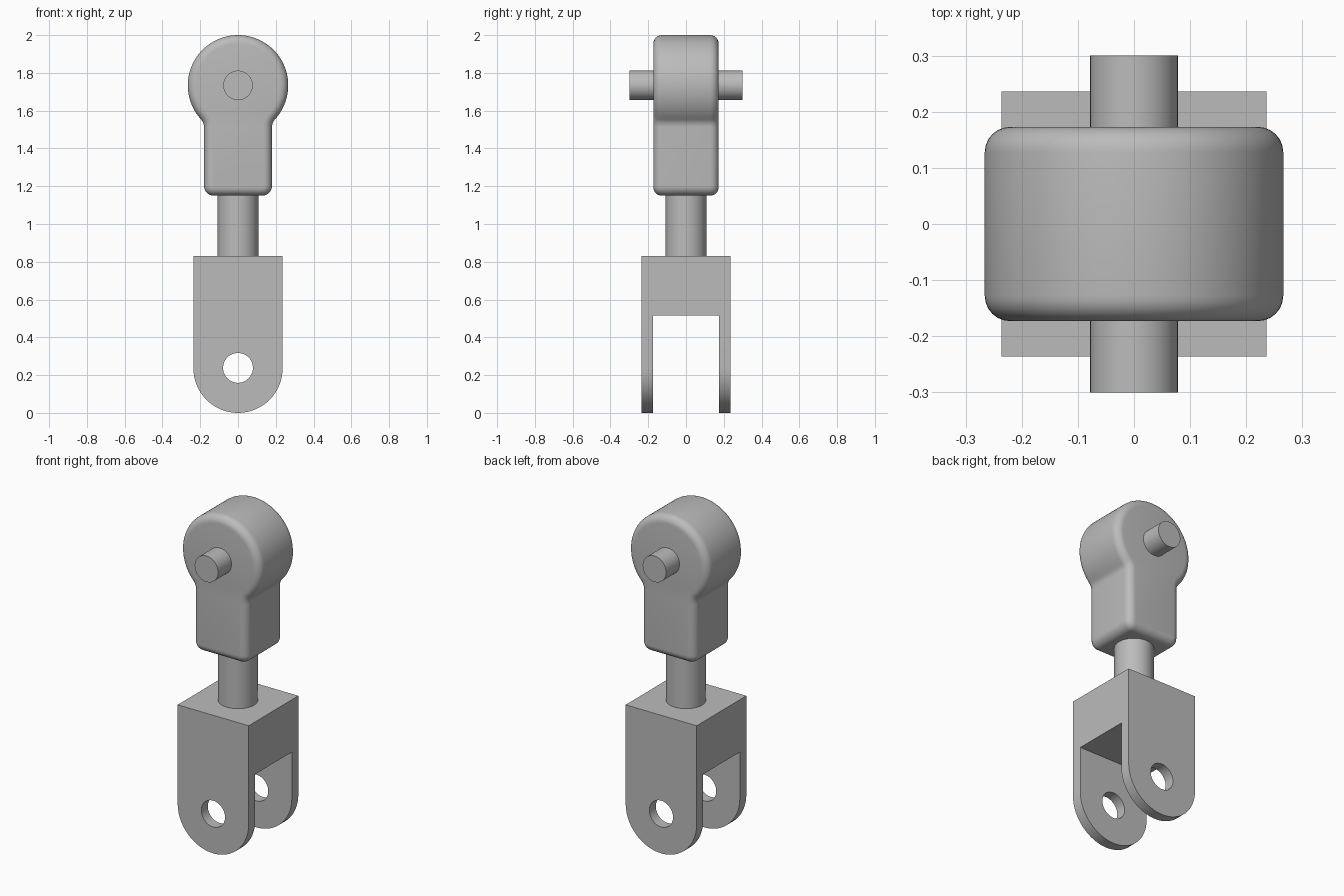
import bpy, bmesh
from math import sin, cos, pi, atan2, sqrt

cube = bpy.data.objects.get("Cube")
if cube:
    bpy.data.objects.remove(cube, do_unlink=True)

steel = bpy.data.materials.new("grey_steel")
grey = (0.5, 0.5, 0.5, 1)
steel.use_nodes = True
steel.diffuse_color = grey
steel.node_tree.nodes["Principled BSDF"].inputs["Base Color"].default_value = grey


def arc(cx, cz, r, a, b, n):
    """Points of an arc from angle a to angle b."""
    return [(cx + r * cos(a + (b - a) * i / n), cz + r * sin(a + (b - a) * i / n))
            for i in range(n + 1)]


def extrude_profile(name, outline, half, rim=0):
    """Extrude an XZ outline along y, optionally rounding both rims."""
    bm = bmesh.new()
    face = bm.faces.new([bm.verts.new((x, -half, z)) for x, z in outline])
    new = bmesh.ops.extrude_face_region(bm, geom=[face])["geom"]
    for v in new:
        if isinstance(v, bmesh.types.BMVert):
            v.co.y = half
    bmesh.ops.recalc_face_normals(bm, faces=bm.faces)
    if rim:
        edges = [e for e in bm.edges if abs(e.verts[0].co.y - e.verts[1].co.y) < 0.001]
        bmesh.ops.bevel(bm, geom=edges, offset=rim, segments=6, profile=0.5,
                        affect='EDGES', clamp_overlap=False)
    mesh = bpy.data.meshes.new(name)
    bm.to_mesh(mesh)
    bm.free()
    ob = bpy.data.objects.new(name, mesh)
    bpy.context.collection.objects.link(ob)
    mesh.materials.append(steel)
    return ob


def cylinder(name, r, length, z, along_y=False):
    bpy.ops.mesh.primitive_cylinder_add(vertices=48, radius=r, depth=length, location=(0, 0, z),
                                        rotation=(pi / 2 if along_y else 0, 0, 0))
    ob = bpy.context.object
    ob.name = name
    ob.data.materials.append(steel)
    return ob


def smooth(ob):
    bpy.ops.object.select_all(action='DESELECT')
    ob.select_set(True)
    bpy.context.view_layer.objects.active = ob
    bpy.ops.object.shade_smooth_by_angle(angle=pi / 6)


def cut(ob, cutter):
    """Subtract the cutter from the part and discard it."""
    mod = ob.modifiers.new("cut", 'BOOLEAN')
    mod.operation = 'DIFFERENCE'
    mod.solver = 'EXACT'
    mod.object = cutter
    bpy.context.view_layer.objects.active = ob
    bpy.ops.object.modifier_apply(modifier=mod.name)
    bpy.data.objects.remove(cutter, do_unlink=True)


# Clevis fork: rounded block with a slot and a pin hole
w, top = 0.236, 0.83
clevis = extrude_profile("clevis_fork", arc(0, w, w, pi, 2 * pi, 32) + [(w, top), (-w, top)], w)
slot_top = 0.515
cut(clevis, extrude_profile("slot_cutter", [(-1, -1), (1, -1), (1, slot_top), (-1, slot_top)], 0.174))
cut(clevis, cylinder("hole_cutter", 0.079, 1, 0.238, True))
smooth(clevis)

# Rod between the fork and the head
smooth(cylinder("rod", 0.108, 0.38, 1.01))

# Head: round eye blended into a square shank, with soft rims
R, cz, s, fil, foot, corner = 0.266, 1.734, 0.18, 0.06, 1.15, 0.052
drop = sqrt((R + fil) ** 2 - (s + fil) ** 2)
neck = atan2(drop, s + fil)
right = (arc(s - corner, foot + corner, corner, -pi / 2, 0, 8)
         + arc(s + fil, cz - drop, fil, pi, pi - neck, 6)
         + arc(0, cz, R, -neck, pi / 2, 28)[1:])
head = extrude_profile("rod_end_head", right + [(-x, z) for x, z in reversed(right[:-1])], 0.173, 0.045)
smooth(head)

# Cross pin through the eye
smooth(cylinder("cross_pin", 0.078, 0.6, cz, True))
